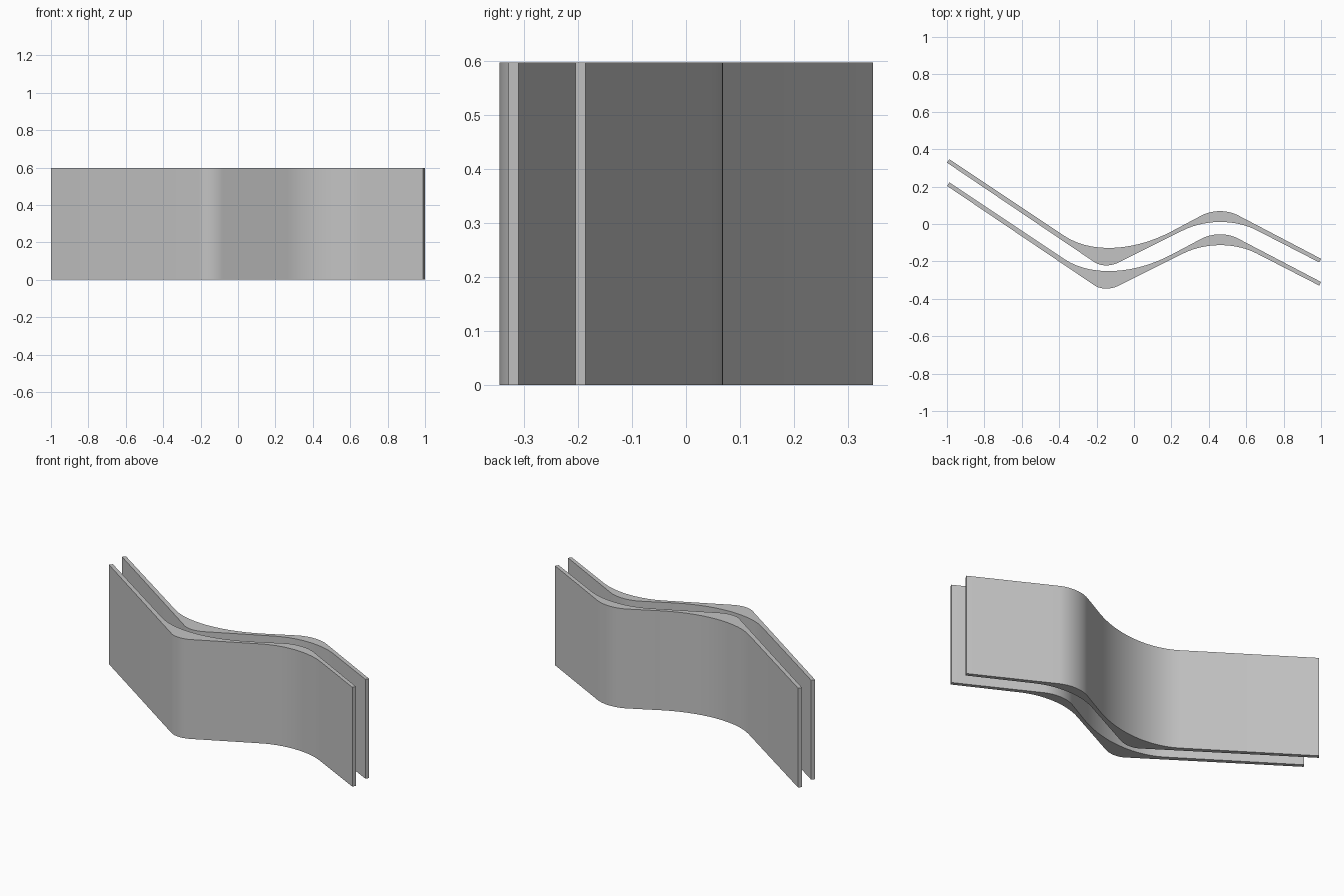
import bpy
import bmesh
import math
from mathutils import Vector

cube = bpy.data.objects.get("Cube")
if cube:
    bpy.data.objects.remove(cube, do_unlink=True)

HEIGHT = 0.597
STEPS = 14

grey = bpy.data.materials.new("plain grey")
grey.use_nodes = True
colour = (0.55, 0.55, 0.55, 1)
grey.diffuse_color = colour
grey.node_tree.nodes["Principled BSDF"].inputs["Base Color"].default_value = colour


def bend(start, corner, end, tightness=0.6):
    """Rounded corner, tangent to the straight runs on both sides."""
    a, c, d = Vector(start), Vector(corner), Vector(end)
    b1, b2 = a.lerp(c, tightness), d.lerp(c, tightness)
    points = []
    for i in range(STEPS + 1):
        t = i / STEPS
        s = 1 - t
        points.append(a * s**3 + b1 * 3 * s * s * t + b2 * 3 * s * t * t + d * t**3)
    return points


# Plan outline of one wall: thin straight ends, thicker at the two bends
front_edge = (
    [Vector((-1, 0.328))]
    + bend((-0.21, -0.205), (-0.153, -0.2415), (-0.08, -0.205))
    + bend((0.26, -0.035), (0.461, 0.066), (0.655, -0.033))
    + [Vector((0.99, -0.205))]
)
back_edge = (
    [Vector((-0.987, 0.346))]
    + bend((-0.37, -0.065), (-0.138, -0.219), (0.2, -0.04))
    + bend((0.36, 0.045), (0.459, 0.0965), (0.555, 0.047))
    + [Vector((1, -0.186))]
)
outline = front_edge + back_edge[::-1]


def wall(name, shift):
    """Extrude the plan outline upward."""
    bm = bmesh.new()
    base = bm.faces.new([bm.verts.new((p.x, p.y + shift, 0)) for p in outline])
    top = bmesh.ops.extrude_face_region(bm, geom=[base], use_keep_orig=True)
    verts = [g for g in top["geom"] if isinstance(g, bmesh.types.BMVert)]
    bmesh.ops.translate(bm, verts=verts, vec=(0, 0, HEIGHT))
    bmesh.ops.recalc_face_normals(bm, faces=bm.faces)
    mesh = bpy.data.meshes.new(name)
    bm.to_mesh(mesh)
    bm.free()
    mesh.materials.append(grey)
    obj = bpy.data.objects.new(name, mesh)
    bpy.context.collection.objects.link(obj)
    bpy.ops.object.select_all(action="DESELECT")
    obj.select_set(True)
    bpy.context.view_layer.objects.active = obj
    bpy.ops.object.shade_smooth_by_angle(angle=math.radians(30))


# Two identical walls, one behind the other
wall("back_wall", 0)
wall("front_wall", -0.124)
